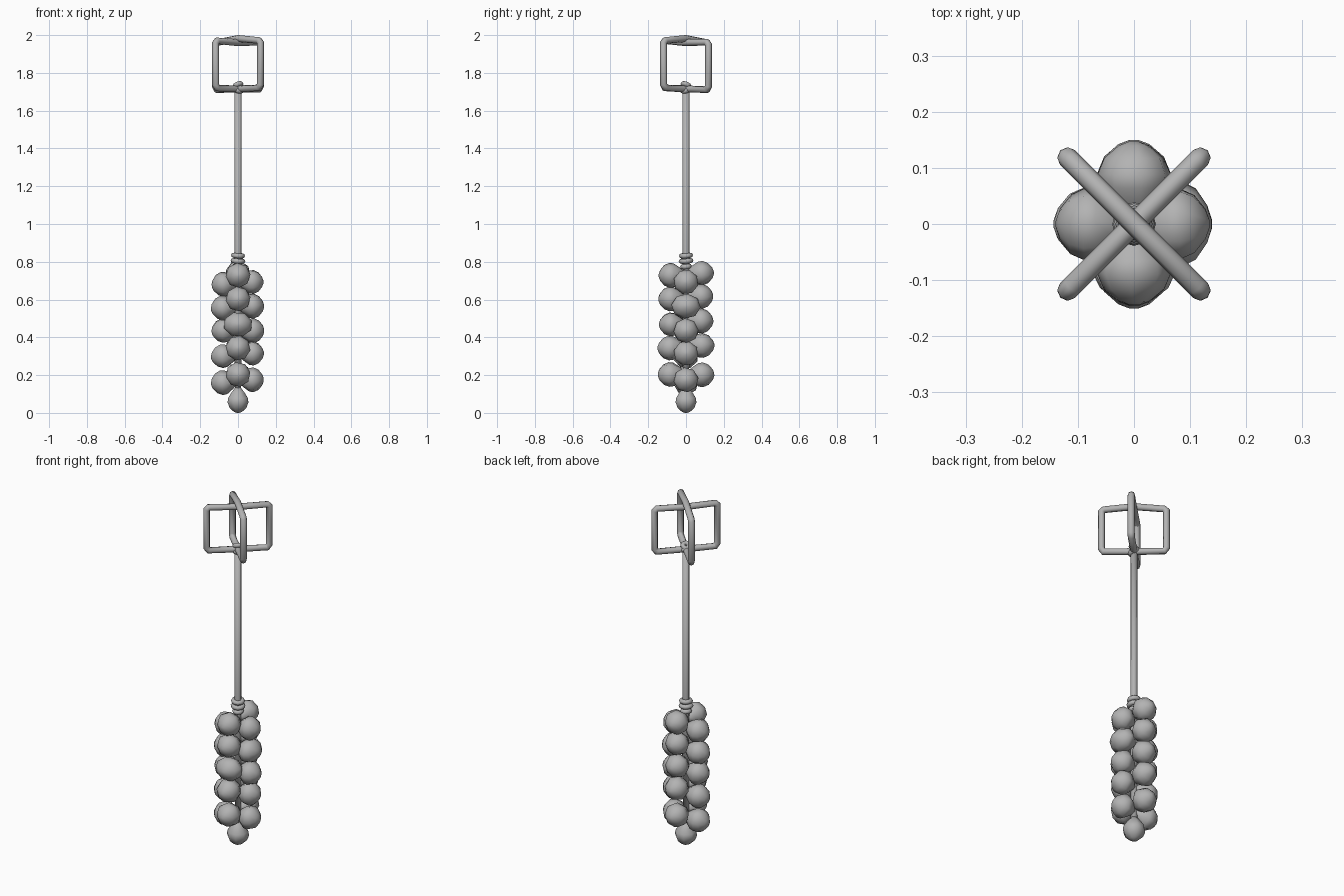
import bpy, bmesh, random
from math import pi, cos, sin, radians
from mathutils import Vector, Matrix

if "Cube" in bpy.data.objects:
    bpy.data.objects.remove(bpy.data.objects["Cube"], do_unlink=True)
random.seed(4)

grey = bpy.data.materials.new("plain_grey")
grey.use_nodes = True
COLOUR = (0.45, 0.45, 0.45, 1)
grey.diffuse_color = COLOUR
grey.node_tree.nodes["Principled BSDF"].inputs["Base Color"].default_value = COLOUR


def add_mesh(name, bm):
    """Turn a bmesh into a smooth-shaded grey object."""
    bmesh.ops.recalc_face_normals(bm, faces=bm.faces)
    for f in bm.faces:
        f.smooth = True
    me = bpy.data.meshes.new(name)
    bm.to_mesh(me)
    bm.free()
    me.materials.append(grey)
    ob = bpy.data.objects.new(name, me)
    bpy.context.collection.objects.link(ob)
    return ob


def lathe(name, profile, sides, matrix):
    """Spin (radius, height) points around z, then place the result."""
    bm = bmesh.new()
    rings = []
    for r, h in profile:
        rings.append([bm.verts.new((r * cos(2 * pi * i / sides), r * sin(2 * pi * i / sides), h))
                      for i in range(sides)])
    for a, b in zip(rings, rings[1:]):
        for i in range(sides):
            j = (i + 1) % sides
            bm.faces.new((a[i], a[j], b[j], b[i]))
    bm.faces.new(rings[0])
    bm.faces.new(rings[-1])
    bm.transform(matrix)
    return add_mesh(name, bm)


def tube(name, points, radius, cyclic=True):
    """A round tube through the points."""
    cu = bpy.data.curves.new(name, 'CURVE')
    cu.dimensions = '3D'
    cu.bevel_depth = radius
    cu.bevel_resolution = 2
    cu.use_fill_caps = True
    cu.materials.append(grey)
    sp = cu.splines.new('POLY')
    sp.points.add(len(points) - 1)
    for p, co in zip(sp.points, points):
        p.co = (*co, 1)
    sp.use_cyclic_u = cyclic
    sp.use_smooth = True
    ob = bpy.data.objects.new(name, cu)
    bpy.context.collection.objects.link(ob)
    return ob


# Long straight stem
lathe("stem", [(0.017, 0.1), (0.018, 0.8), (0.018, 1.72)], 8, Matrix())

# Wrapped coils where the bulbs begin, and the knot under the loops
def coil(name, z, major, minor, tilt):
    m = Matrix.Translation((0, 0, z)) @ Matrix.Rotation(radians(tilt), 4, Vector((1, 1, 0)))
    tube(name, [m @ Vector((major * cos(a * pi / 6), major * sin(a * pi / 6), 0))
                for a in range(12)], minor)

for k, (z, major) in enumerate([(0.833, 0.024), (0.805, 0.026), (0.775, 0.018)]):
    coil(f"coil_{k + 1}", z, major, 0.013, 6)
coil("knot_low", 1.712, 0.02, 0.014, 25)
coil("knot_high", 1.735, 0.017, 0.013, -30)

# Two square loops crossing on the diagonals
def loop(name, dx, dy, top_mid, left_rise):
    w, cut = 0.168, 0.012
    lo, hi = 1.722, 1.966
    side = [(-w + cut, lo - cut / 2), (-w, lo + cut), (-w, hi - cut), (-w + cut, hi)]
    outline = [(0, 1.715)] + side + [(0, top_mid)] + [(-u, z) for u, z in reversed(side)]
    d = Vector((dx, dy, 0)).normalized()
    pts = [d * u + Vector((0, 0, z + left_rise * u / w)) for u, z in outline]
    tube(name, pts, 0.0185)

loop("loop_upper", 1, -1, 1.982, 0.006)
loop("loop_lower", 1, 1, 1.96, -0.004)

# Bulbs: narrow neck at the stem, wide shoulder, blunt outer tip
BULB = [(0.012, 0), (0.04, 0.03), (0.063, 0.062), (0.066, 0.085),
        (0.054, 0.112), (0.028, 0.133), (0.008, 0.14)]

def bulb(name, z, direction, reach, width, height):
    turn = Vector(direction).to_track_quat('Z', 'Y').to_matrix().to_4x4()
    m = (Matrix.Translation((0, 0, z)) @ turn @ Matrix.Diagonal((width, height, reach, 1))
         @ Matrix.Rotation(random.uniform(0, pi / 4), 4, 'Z'))
    lathe(name, BULB, 8, m)

# Each side: direction, reach, heights of its five bulbs
sides = {
    "front": ((0, -1, -0.02), 1.06, [0.73, 0.605, 0.47, 0.345, 0.205]),
    "back": ((0, 1, 0.02), 1.06, [0.738, 0.615, 0.485, 0.355, 0.2]),
    "left": ((1, 0, 0), 0.98, [0.693, 0.565, 0.435, 0.315, 0.175]),
    "right": ((-1, 0, -0.12), 1.01, [0.69, 0.565, 0.445, 0.31, 0.17]),
}
for side, (direction, reach, heights) in sides.items():
    for k, z in enumerate(heights):
        big = 1.18 if (side in ("front", "left") and k == 2 - (side == "left")) else 1.0
        # the bulb's local axes swap between width and height by direction
        w, h = (big, 1.0)
        bulb(f"bulb_{side}_{k + 1}", z, direction, reach * random.uniform(0.96, 1.02), w, h)

# Single bulb hanging at the bottom
bulb("bulb_bottom", 0.14, (0, 0, -1), 1.0, 0.9, 0.9)
